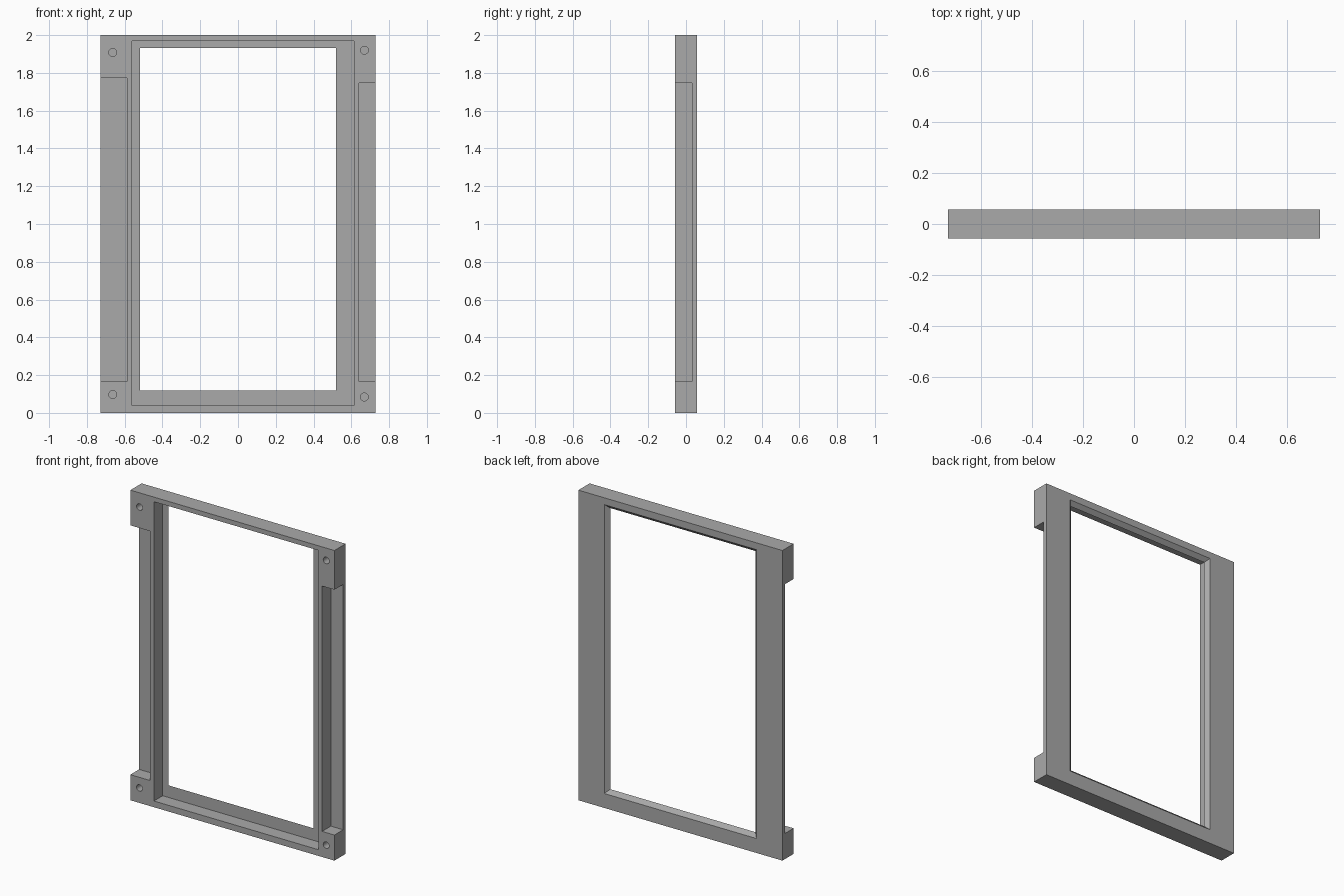
import bpy
import bmesh
from mathutils import Matrix, Vector

old = bpy.data.objects.get("Cube")
if old:
    bpy.data.objects.remove(old, do_unlink=True)

HALF_W, HALF_D, FLOOR = 0.728, 0.057, 0.032   # half width, half depth, recess floor
OUT = 0.1                                     # cutter overshoot

grey = bpy.data.materials.new("mid grey")
grey.use_nodes = True
colour = (0.4, 0.4, 0.4, 1)
grey.diffuse_color = colour
grey.node_tree.nodes["Principled BSDF"].inputs["Base Color"].default_value = colour


def finish(name, bm):
    bmesh.ops.recalc_face_normals(bm, faces=bm.faces)
    mesh = bpy.data.meshes.new(name)
    bm.to_mesh(mesh)
    bm.free()
    mesh.materials.append(grey)
    obj = bpy.data.objects.new(name, mesh)
    bpy.context.collection.objects.link(obj)
    return obj


def box(name, x0, x1, y0, y1, z0, z1, flare=0):
    """Box between two corners; flare widens its back end."""
    bm = bmesh.new()
    bmesh.ops.create_cube(bm, size=1)
    mid = Vector((x0 + x1, y0 + y1, z0 + z1)) / 2
    for v in bm.verts:
        grow = flare if v.co.y > 0 else 0
        sx, sz = (1 if v.co.x > 0 else -1), (1 if v.co.z > 0 else -1)
        v.co = Vector((v.co.x * (x1 - x0) + sx * grow,
                       v.co.y * (y1 - y0),
                       v.co.z * (z1 - z0) + sz * grow)) + mid
    return finish(name, bm)


def hole(name, x, z):
    """Round blind hole from the front."""
    bm = bmesh.new()
    length = FLOOR + HALF_D + OUT
    bmesh.ops.create_cone(
        bm, cap_ends=True, segments=32, radius1=0.021, radius2=0.021, depth=length,
        matrix=Matrix.Translation((x, FLOOR - length / 2, z)) @ Matrix.Rotation(1.5707963, 4, 'X'))
    return finish(name, bm)


# Solid frame blank
frame = box("panel_frame", -HALF_W, HALF_W, -HALF_D, HALF_D, 0, 2)

front = -HALF_D - OUT
cutters = [
    # Stepped recess in the front
    box("front_recess_cutter", -0.56, 0.613, front, FLOOR, 0.04, 1.97),
    # Window opening, chamfered towards the back
    box("window_cutter", -0.508, 0.508, FLOOR - 0.01, HALF_D + 0.01, 0.128, 1.921, flare=0.045),
    # Notches along both side edges
    box("right_notch_cutter", -HALF_W - OUT, -0.587, front, FLOOR, 0.165, 1.773),
    box("left_notch_cutter", 0.64, HALF_W + OUT, front, FLOOR, 0.165, 1.747),
]
# Screw holes in the four corners
for i, (x, z) in enumerate([(-0.663, 1.908), (-0.663, 0.097), (0.669, 1.92), (0.669, 0.084)]):
    cutters.append(hole(f"screw_hole_cutter_{i + 1}", x, z))

for cutter in cutters:
    cutter.hide_render = True
    cutter.hide_set(True)
    mod = frame.modifiers.new(cutter.name, 'BOOLEAN')
    mod.operation = 'DIFFERENCE'
    mod.solver = 'EXACT'
    mod.object = cutter

# Bake the cuts and remove the cutters
bpy.context.view_layer.update()
graph = bpy.context.evaluated_depsgraph_get()
baked = bpy.data.meshes.new_from_object(frame.evaluated_get(graph))
frame.modifiers.clear()
frame.data = baked
baked.name = "panel_frame"
baked.materials.clear()
baked.materials.append(grey)
for poly in baked.polygons:
    poly.material_index = 0
for cutter in cutters:
    bpy.data.objects.remove(cutter, do_unlink=True)

# Round hole walls, crisp edges elsewhere
bpy.ops.object.select_all(action='DESELECT')
frame.select_set(True)
bpy.context.view_layer.objects.active = frame
bpy.ops.object.shade_smooth_by_angle()
